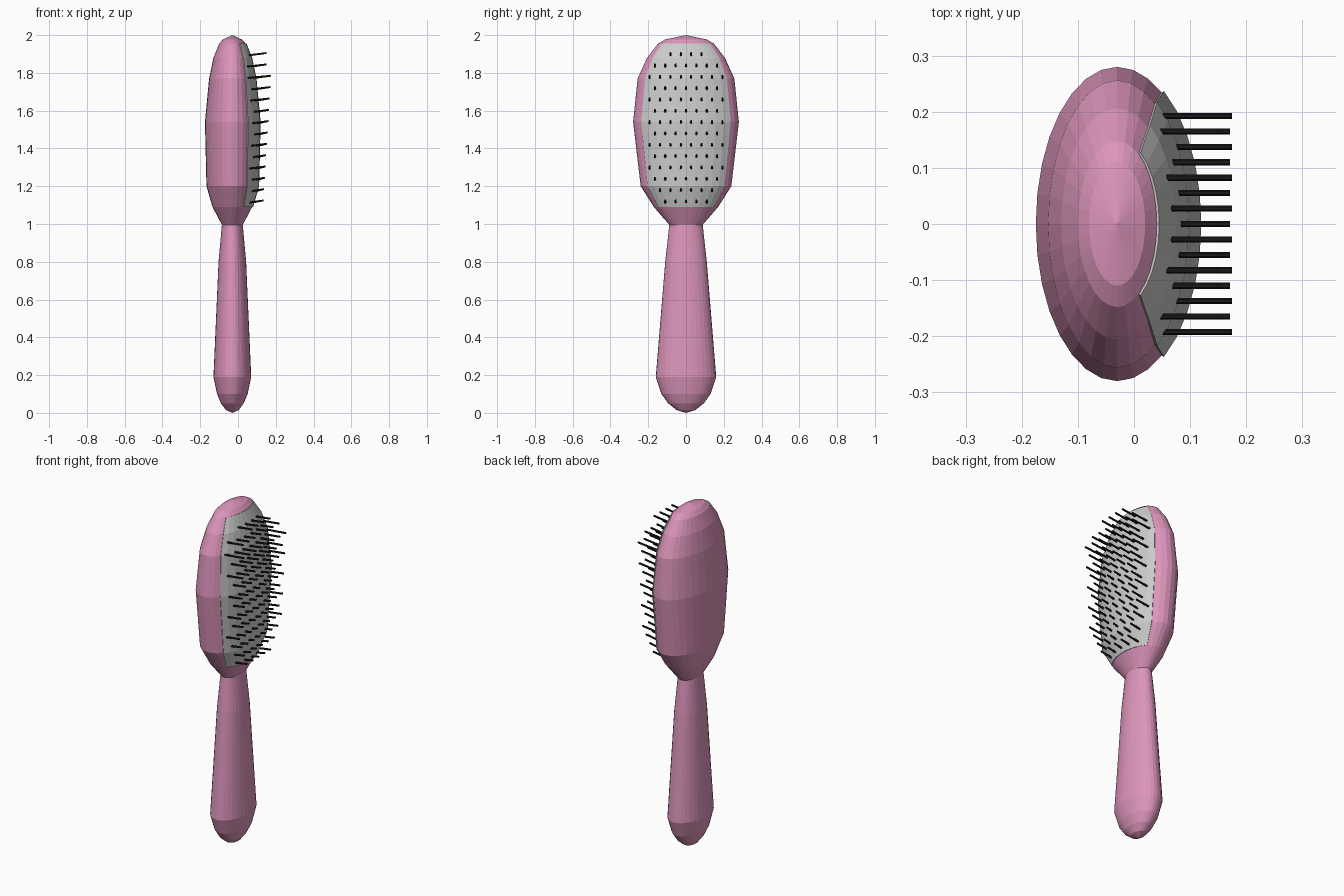
import bpy, bmesh, math
from mathutils import Vector

if "Cube" in bpy.data.objects:
    bpy.data.objects.remove(bpy.data.objects["Cube"])

CX = -0.03     # axis of the elliptical body
SEG = 32

# rings: (z, half depth x, half width y)
HANDLE = [(0.0, 0, 0), (0.015, 0.034, 0.05), (0.05, 0.06, 0.094), (0.1, 0.081, 0.13),
          (0.19, 0.1, 0.16), (0.8, 0.073, 0.11), (1.0, 0.055, 0.088)]
HEAD = [(0.995, 0.055, 0.088), (1.09, 0.105, 0.17), (1.2, 0.137, 0.24), (1.54, 0.145, 0.28),
        (1.77, 0.123, 0.256), (1.88, 0.1, 0.206), (1.955, 0.07, 0.148),
        (1.977, 0.05, 0.11), (2.0, 0, 0)]


def material(name, col):
    m = bpy.data.materials.new(name)
    m.diffuse_color = (*col, 1)
    m.use_nodes = True
    m.node_tree.nodes["Principled BSDF"].inputs["Base Color"].default_value = m.diffuse_color
    return m


PINK = material("pink_plastic", (0.72, 0.30, 0.50))
BLACK = material("black_bristle", (0.01, 0.01, 0.01))


def finish(bm, name, mat=None):
    me = bpy.data.meshes.new(name)
    bm.to_mesh(me)
    bm.free()
    ob = bpy.data.objects.new(name, me)
    bpy.context.collection.objects.link(ob)
    if mat:
        me.materials.append(mat)
    return ob


def point(ring, a, grow=0.0):
    z, rx, ry = ring
    return Vector((CX + (rx + grow) * math.cos(a), (ry + grow) * math.sin(a), z))


def loft(name, rings, mat):
    bm = bmesh.new()
    loops = [[bm.verts.new(point(r, 2 * math.pi * i / SEG)) for i in range(SEG)] for r in rings]
    for lo, hi in zip(loops, loops[1:]):
        for i in range(SEG):
            j = (i + 1) % SEG
            bm.faces.new((lo[i], lo[j], hi[j], hi[i]))
    bm.faces.new(loops[0][::-1])
    bm.faces.new(loops[-1])
    bmesh.ops.remove_doubles(bm, verts=bm.verts, dist=1e-5)
    bmesh.ops.recalc_face_normals(bm, faces=bm.faces)
    return finish(bm, name, mat)


loft("handle", HANDLE, PINK)
loft("head", HEAD, PINK)

# grey pad wrapped over the front of the head
bm = bmesh.new()
rows = [[bm.verts.new(point(r, 2 * math.pi * k / SEG, 0.005)) for k in range(-5, 6)]
        for r in HEAD[1:7]]
for lo, hi in zip(rows, rows[1:]):
    for k in range(10):
        bm.faces.new((lo[k], lo[k + 1], hi[k + 1], hi[k]))
pad = finish(bm, "bristle_pad")
mod = pad.modifiers.new("thickness", 'SOLIDIFY')
mod.thickness = 0.015
mod.offset = -1


def ring_at(z):
    for a, b in zip(HEAD, HEAD[1:]):
        if a[0] <= z <= b[0]:
            t = (z - a[0]) / (b[0] - a[0])
            return [a[n] + t * (b[n] - a[n]) for n in range(3)]


def bristle(bm, base, tip, r=0.0055, n=6):
    ends = []
    for p in (base, tip):
        ends.append([bm.verts.new(p + Vector((0, r * math.cos(2 * math.pi * i / n),
                                              r * math.sin(2 * math.pi * i / n))))
                     for i in range(n)])
    lo, hi = ends
    for i in range(n):
        j = (i + 1) % n
        bm.faces.new((lo[i], lo[j], hi[j], hi[i]))
    bm.faces.new(lo[::-1])
    bm.faces.new(hi)


# staggered rows of bristles
bm = bmesh.new()
for row in range(14):
    z = 1.115 + 0.06 * row
    _, rx, ry = ring_at(z)
    limit = min(0.21, ry * 0.83 - 0.015, 0.1 if row == 13 else 1)
    tip_x = 0.135 + 0.04 * min(1, row / 11) - (0.025 if row > 11 else 0)
    shift = 0.0275 * (row % 2)
    for k in range(-5, 6):
        y = k * 0.055 + shift
        if abs(y) <= limit:
            x = CX + rx * math.sqrt(1 - (y / ry) ** 2)
            bristle(bm, Vector((x - 0.012, y, z - 0.003)), Vector((tip_x, y, z + 0.01)))
finish(bm, "bristles", BLACK)
